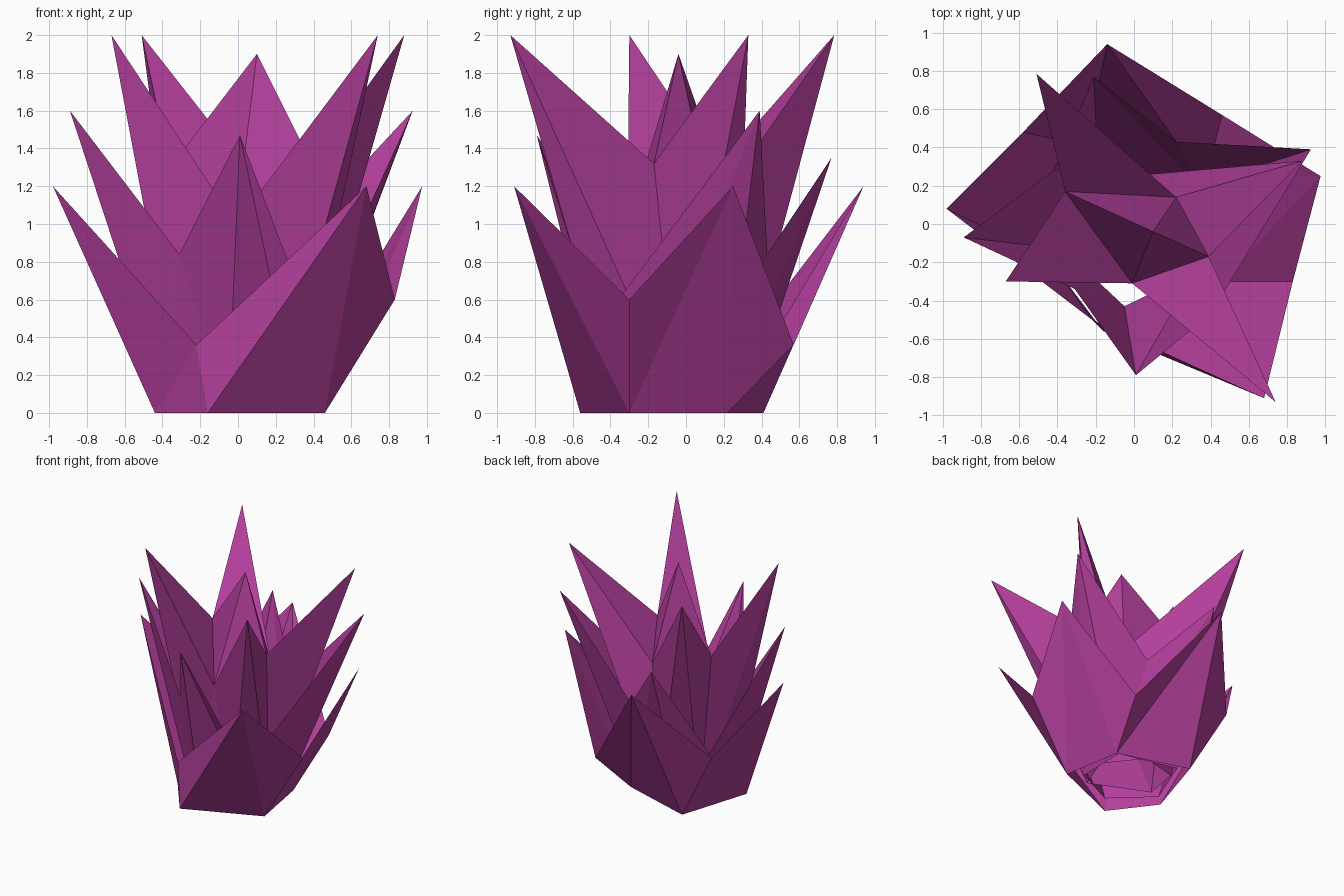
import bpy, bmesh

if "Cube" in bpy.data.objects:
    bpy.data.objects.remove(bpy.data.objects["Cube"])

purple = bpy.data.materials.new("purple")
purple.diffuse_color = (0.45, 0.05, 0.33, 1)
purple.use_nodes = True
purple.node_tree.nodes["Principled BSDF"].inputs["Base Color"].default_value = purple.diffuse_color


def crown(name, base, base_z, tips, valleys, apex=None):
    """Ring of four folded leaves on a five-sided base, open unless an apex is given."""
    bm = bmesh.new()
    b = [bm.verts.new((x, y, base_z)) for x, y in base]
    t = [bm.verts.new(p) for p in tips]
    v = [bm.verts.new(p) for p in valleys]
    for i in range(4):
        nxt = v[(i + 1) % 4]
        bm.faces.new((b[i], b[i + 1], t[i]))      # outer blade
        bm.faces.new((b[i], t[i], v[i]))          # left fold
        bm.faces.new((b[i + 1], nxt, t[i]) if i < 3 else (b[4], v[0], t[3]))  # right fold
    bm.faces.new((b[4], b[0], v[0]))              # closing gusset
    if apex:
        a = bm.verts.new(apex)
        for i in range(4):
            nxt = v[(i + 1) % 4]
            bm.faces.new((v[i], nxt, a))          # central spike
            bm.faces.new((nxt, v[i], t[i]))       # inner side of the leaf
    mesh = bpy.data.meshes.new(name)
    bm.to_mesh(mesh)
    bm.free()
    mesh.materials.append(purple)
    obj = bpy.data.objects.new(name, mesh)
    bpy.context.collection.objects.link(obj)
    return obj


# Outer leaves
crown("outer_leaves",
      [(-.16, -.56), (.46, -.30), (.37, .22), (-.25, .41), (-.44, -.19)], 0,
      [(.68, -.91, 1.2), (.975, .25, 1.2), (-.14, .94, 1.2), (-.98, .08, 1.2)],
      [(-.22, -.50, .36), (.83, -.30, .60), (.46, .57, .36), (-.58, .48, .60)])

# Middle leaves
crown("middle_leaves",
      [(-.05, -.43), (.32, -.25), (.33, .20), (-.19, .32), (-.37, -.13)], 0.02,
      [(.01, -.79, 1.47), (.925, .39, 1.6), (-.21, .77, 1.35), (-.89, -.07, 1.6)],
      [(-.31, -.34, .84), (.40, -.47, .45), (.22, .43, .84), (-.42, .28, .52)])

# Inner leaves with the central spike
crown("inner_leaves",
      [(.20, -.36), (.32, -.04), (.08, .26), (-.25, .17), (-.30, -.14)], 0.04,
      [(.74, -.93, 2), (.88, .33, 2), (-.51, .785, 2), (-.67, -.30, 2)],
      [(-.01, -.31, 1.0), (.39, -.17, 1.32), (.22, .14, 1.07), (-.36, .17, 1.3)],
      apex=(.10, -.04, 1.9))
